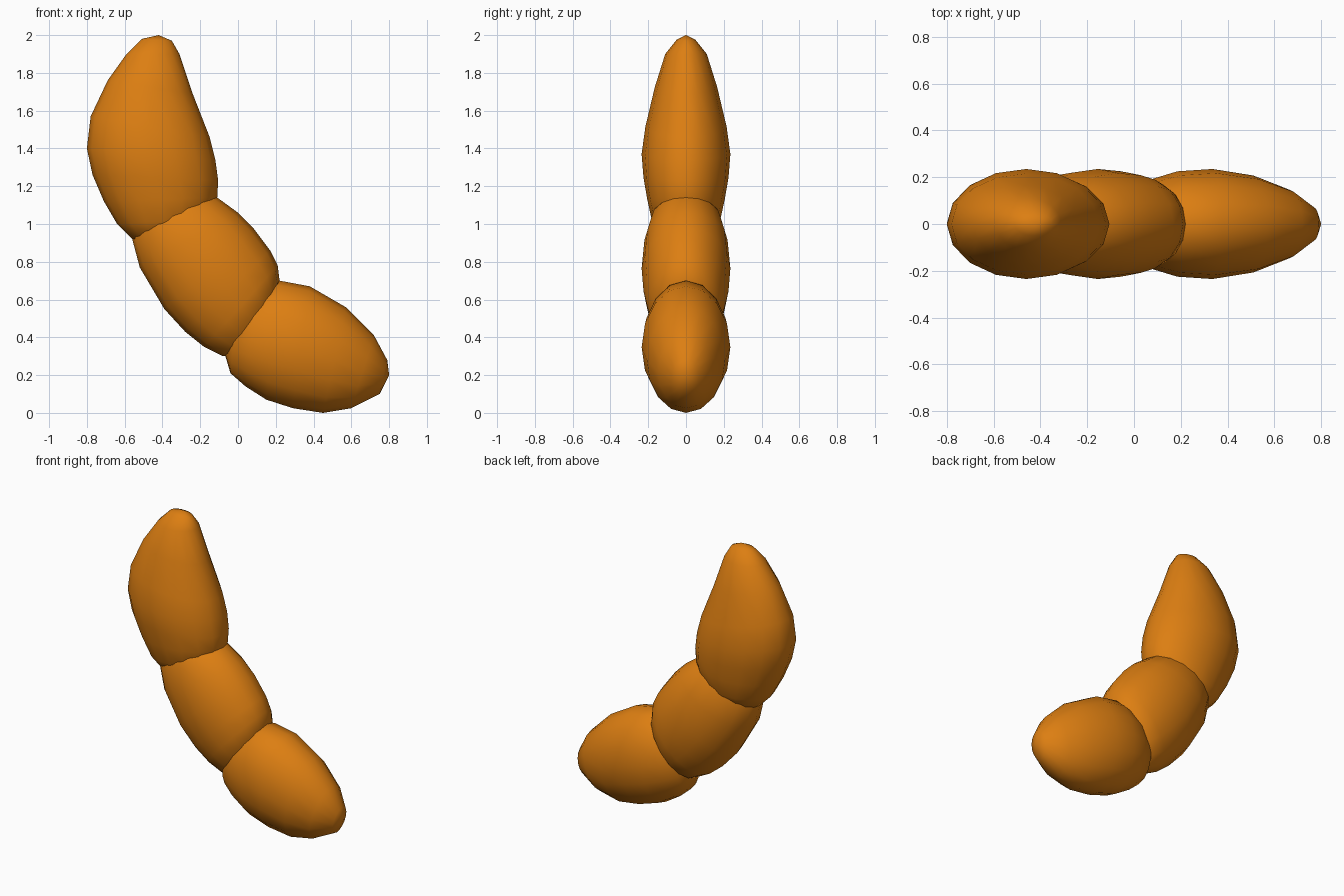
import bpy, bmesh, math
from mathutils import Vector

orange = bpy.data.materials.new("orange")
orange.diffuse_color = (0.72, 0.21, 0.006, 1)
SIDES = 16


def lobe(name, start, rings, end):
    """Loft elliptical rings (right x, z, left x, z, half depth) between two poles."""
    bm = bmesh.new()
    loops = []
    for rx, rz, lx, lz, w in rings:
        c = Vector(((rx + lx) / 2, 0, (rz + lz) / 2))
        u = Vector(((rx - lx) / 2, 0, (rz - lz) / 2))
        v = Vector((0, w, 0))
        loops.append([bm.verts.new(c + u * math.cos(a) + v * math.sin(a))
                      for a in (2 * math.pi * i / SIDES for i in range(SIDES))])
    for a, b in zip(loops, loops[1:]):
        for i in range(SIDES):
            j = (i + 1) % SIDES
            bm.faces.new((a[i], a[j], b[j], b[i]))
    for pole, loop in ((start, loops[0]), (end, loops[-1])):
        p = bm.verts.new((pole[0], 0, pole[1]))
        for i in range(SIDES):
            bm.faces.new((p, loop[i], loop[(i + 1) % SIDES]))
    bmesh.ops.recalc_face_normals(bm, faces=bm.faces)
    for f in bm.faces:
        f.smooth = True
    mesh = bpy.data.meshes.new(name)
    bm.to_mesh(mesh)
    bm.free()
    mesh.materials.append(orange)
    ob = bpy.data.objects.new(name, mesh)
    bpy.context.collection.objects.link(ob)
    return ob


# Upper segment, tapering to the tip
lobe("upper_segment", (-0.42, 2.0), [
    (-0.35, 1.97, -0.51, 1.98, 0.05),
    (-0.31, 1.90, -0.59, 1.90, 0.11),
    (-0.24, 1.69, -0.69, 1.76, 0.165),
    (-0.15, 1.46, -0.78, 1.57, 0.215),
    (-0.12, 1.34, -0.80, 1.40, 0.235),
    (-0.105, 1.23, -0.77, 1.26, 0.225),
    (-0.11, 1.14, -0.71, 1.12, 0.205),
    (-0.15, 1.03, -0.64, 1.00, 0.18),
    (-0.24, 0.95, -0.56, 0.92, 0.13)], (-0.40, 0.88))

# Middle segment
lobe("middle_segment", (-0.40, 1.15), [
    (-0.22, 1.17, -0.54, 1.00, 0.15),
    (-0.11, 1.14, -0.56, 0.92, 0.185),
    (0.00, 1.06, -0.52, 0.77, 0.22),
    (0.08, 0.98, -0.39, 0.55, 0.235),
    (0.17, 0.86, -0.28, 0.43, 0.225),
    (0.21, 0.78, -0.18, 0.35, 0.205),
    (0.22, 0.70, -0.08, 0.30, 0.18),
    (0.20, 0.58, 0.00, 0.30, 0.11)], (0.13, 0.42))

# Lower segment with the rounded end
lobe("lower_segment", (0.80, 0.20), [
    (0.79, 0.28, 0.75, 0.10, 0.07),
    (0.72, 0.41, 0.60, 0.025, 0.148),
    (0.57, 0.56, 0.45, 0.00, 0.207),
    (0.38, 0.67, 0.29, 0.025, 0.235),
    (0.22, 0.70, 0.15, 0.07, 0.225),
    (0.10, 0.67, 0.04, 0.14, 0.19),
    (0.00, 0.60, -0.04, 0.21, 0.14)], (-0.09, 0.38))
